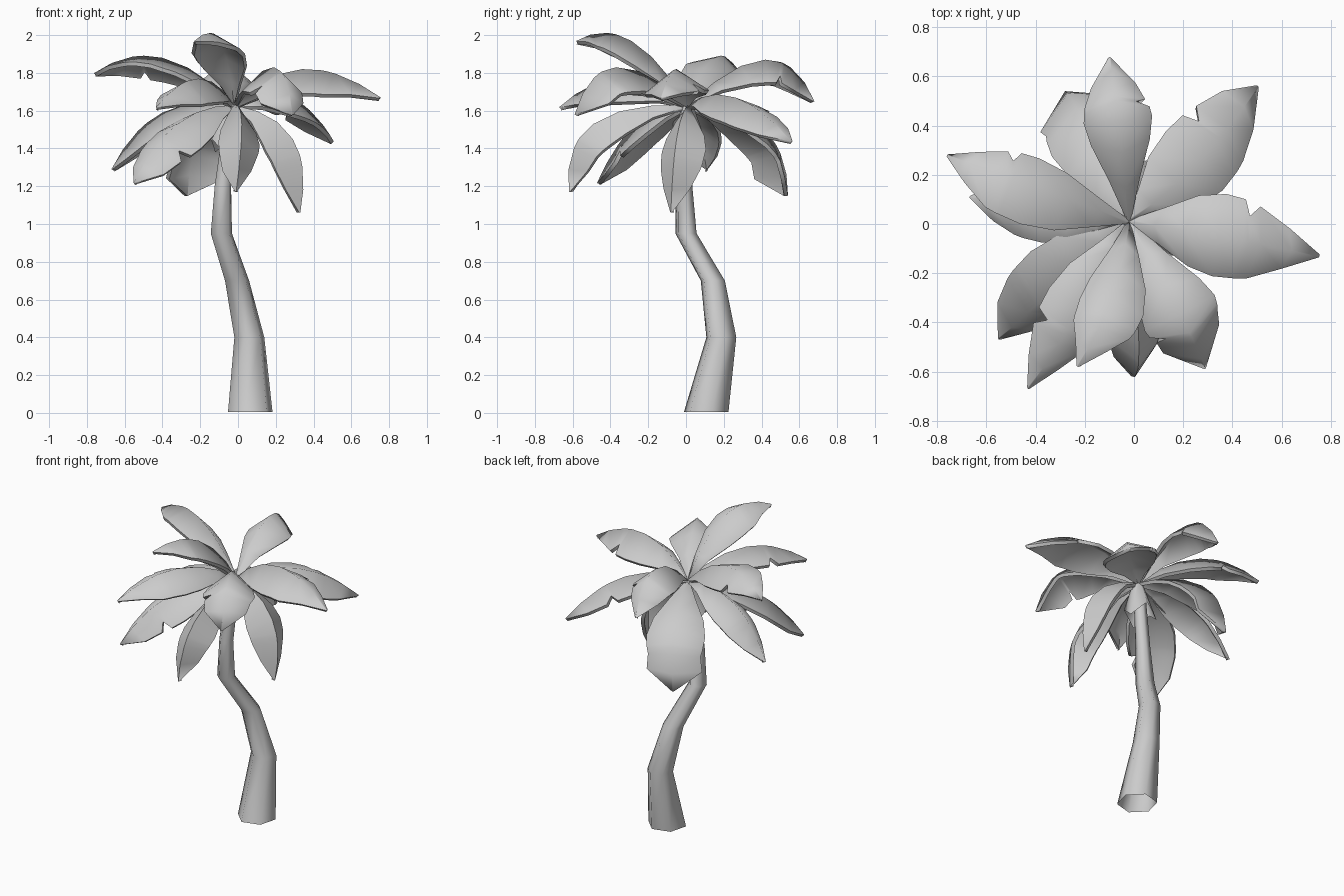
import bpy, bmesh, math
from mathutils import Vector

cube = bpy.data.objects.get("Cube")
if cube:
    bpy.data.objects.remove(cube)

grey = bpy.data.materials.new("plain_grey")
grey.use_nodes = True
grey.diffuse_color = (0.6, 0.6, 0.6, 1)
grey.node_tree.nodes["Principled BSDF"].inputs["Base Color"].default_value = grey.diffuse_color

UP = Vector((0, 0, 1))
CROWN = Vector((-0.02, 0.01, 1.63))


def smooth(obj):
    """Smooth shading that keeps the rims sharp but not the leaf ridges."""
    bpy.ops.object.select_all(action='DESELECT')
    obj.select_set(True)
    bpy.context.view_layer.objects.active = obj
    bpy.ops.object.shade_smooth_by_angle(angle=math.radians(86))


def finish(name, bm):
    """Turn a bmesh into an object with the shared material."""
    bmesh.ops.recalc_face_normals(bm, faces=bm.faces)
    mesh = bpy.data.meshes.new(name)
    bm.to_mesh(mesh)
    bm.free()
    mesh.materials.append(grey)
    obj = bpy.data.objects.new(name, mesh)
    bpy.context.collection.objects.link(obj)
    smooth(obj)
    return obj


def build_tube(name, rings, sides=6, jag=0):
    """Loft an open tube through (x, y, z, radius) rings; jag zigzags the first ring."""
    bm = bmesh.new()
    loops = []
    for x, y, z, r in rings:
        loop = []
        for i in range(sides):
            a = math.tau * i / sides + math.radians(15)
            lift = jag * (i % 2) if not loops else 0
            loop.append(bm.verts.new((x + r * math.cos(a), y + r * math.sin(a), z + lift)))
        loops.append(loop)
    for low, high in zip(loops, loops[1:]):
        for i in range(sides):
            j = (i + 1) % sides
            bm.faces.new((low[i], low[j], high[j], high[i]))
    return finish(name, bm)


# Leaf outline: position along the leaf, relative half width, torn half width
OUTLINE = [(0, .06, .06), (.15, .45, .45), (.32, .86, .86), (.5, 1, 1), (.63, .96, .96),
           (.66, .95, .6), (.72, .9, .86)]


def build_leaf(name, tip, middle, width, drop, torn=0, roll=0, tail=.5):
    """Arched roof-shaped leaf; torn is 1 for a left tear, -1 for right.
    Positive roll lowers the left edge; tail is the relative width near the tip."""
    tip, middle = Vector(tip), Vector(middle)
    control = middle * 2 - (CROWN + tip) / 2
    bm = bmesh.new()
    rows = []
    for t, whole, tear in OUTLINE + [(.87, tail, tail), (1, .04, .04)]:
        ridge = CROWN * (1 - t) ** 2 + control * 2 * t * (1 - t) + tip * t * t
        tangent = (control - CROWN) * (1 - t) + (tip - control) * t
        level = UP.cross(tip - CROWN).normalized()
        upright = tangent.cross(level).normalized()
        left = level * math.cos(roll) - upright * math.sin(roll)
        normal = upright * math.cos(roll) + level * math.sin(roll)
        row = []
        for side in (1, 0, -1):
            w = tear if side == torn else whole
            offset = left * side * w * width - normal * abs(side) * w * drop
            row.append(bm.verts.new(ridge + offset))
        rows.append(row)
    for a, b in zip(rows, rows[1:]):
        for i in range(2):
            bm.faces.new((a[i], a[i + 1], b[i + 1], b[i]))
    obj = finish(name, bm)
    # Thickness, growing down from the upper surface
    solid = obj.modifiers.new("thickness", 'SOLIDIFY')
    solid.thickness = 0.022
    solid.offset = -1 if obj.data.polygons[4].normal.z > 0 else 1
    bpy.ops.object.modifier_apply(modifier=solid.name)
    smooth(obj)


build_tube("trunk", [(.065, .107, .005, .122), (.06, .187, .4, .082), (-.005, .142, .7, .066),
                     (-.088, 0, .95, .058), (-.08, -.01, 1.2, .045), (-.03, .01, 1.62, .035)])
build_tube("leaf_collar", [(-.05, 0, 1.38, .1), (-.02, .01, 1.64, .025)], jag=.08)

# Upper leaves
build_leaf("upper_leaf_back", (-.1, .68, 1.65), (-.065, .42, 1.87), .14, .12, -1, tail=.65)
build_leaf("upper_leaf_raised", (-.23, -.58, 1.97), (-.09, -.29, 1.97), .135, .1, roll=-.15)
build_leaf("upper_leaf_left", (.755, -.13, 1.67), (.34, -.05, 1.82), .17, .12, 1, roll=-.05)
build_leaf("upper_leaf_front_left", (.29, -.59, 1.58), (.19, -.37, 1.83), .16, .13, -1, tail=.8)
build_leaf("upper_leaf_front_right", (-.43, -.67, 1.62), (-.21, -.34, 1.77), .14, .1, -1, roll=.2)
build_leaf("upper_leaf_right", (-.76, .28, 1.8), (-.4, .15, 1.88), .145, .08, -1, roll=-.3)

# Lower, drooping leaves
build_leaf("lower_leaf_back_left", (.505, .56, 1.44), (.27, .26, 1.67), .17, .08, 1, roll=-.2, tail=.6)
build_leaf("lower_leaf_left", (.33, -.08, 1.06), (.29, -.05, 1.45), .125, .12, roll=-.12, tail=.6)
build_leaf("lower_leaf_front", (-.01, -.62, 1.17), (.02, -.49, 1.53), .11, .13, roll=.1, tail=.7)
build_leaf("lower_leaf_front_right", (-.55, -.47, 1.22), (-.32, -.26, 1.53), .155, .1, 1, roll=.3, tail=.65)
build_leaf("lower_leaf_right", (-.67, .11, 1.29), (-.4, .06, 1.59), .13, .1, tail=.6)
build_leaf("lower_leaf_back", (-.28, .54, 1.15), (-.2, .41, 1.5), .18, .1, tail=.95)
